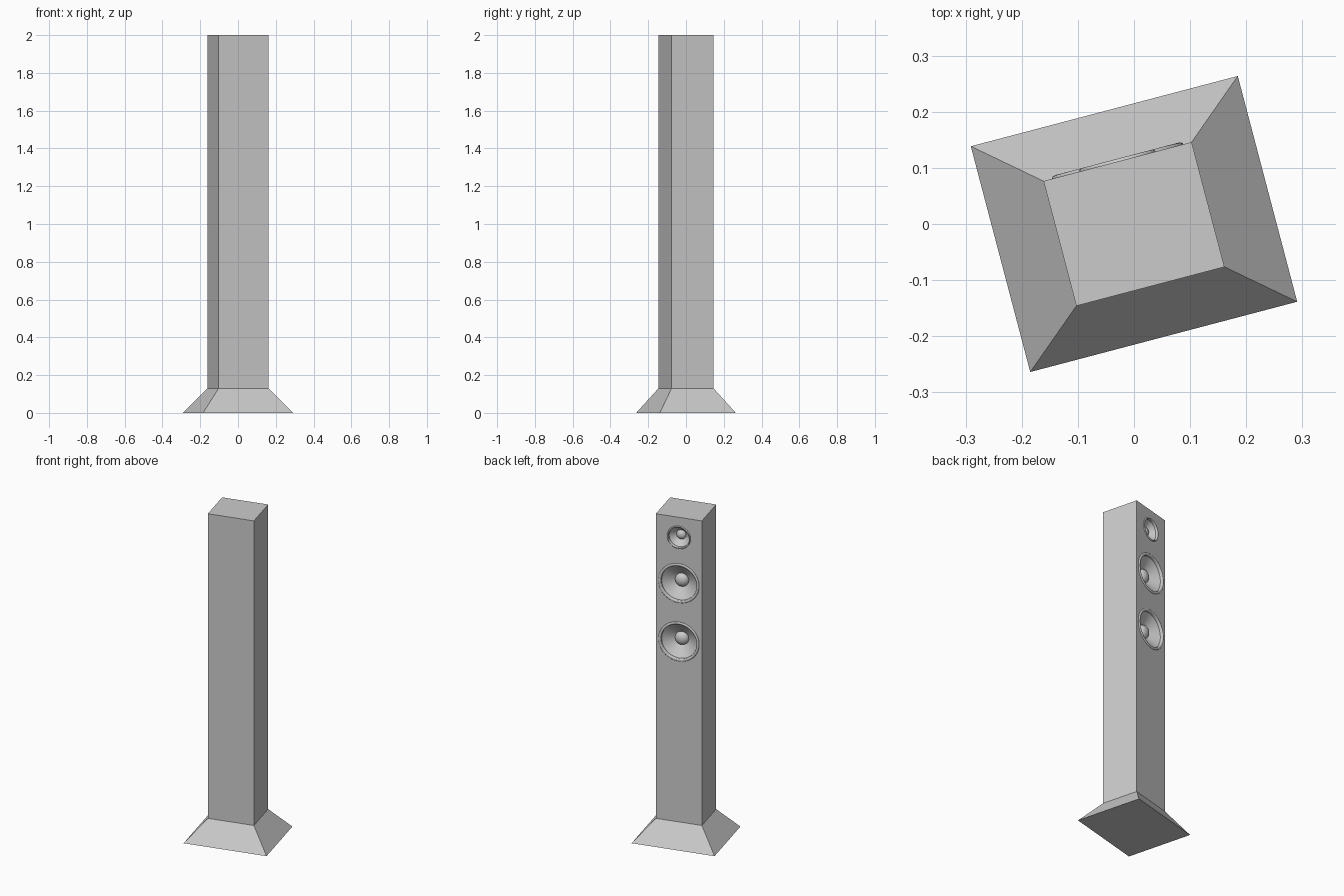
import bpy, bmesh, math
from mathutils import Matrix

if "Cube" in bpy.data.objects:
    bpy.data.objects.remove(bpy.data.objects["Cube"])

TURN = Matrix.Rotation(math.radians(14.75), 4, 'Z')   # whole speaker is turned on its base
W, D = 0.273, 0.230                                   # cabinet width and depth
BASE_H, TOP = 0.13, 2.0


def finish(name, bm, matrix):
    bmesh.ops.recalc_face_normals(bm, faces=bm.faces[:])
    me = bpy.data.meshes.new(name)
    bm.to_mesh(me)
    bm.free()
    ob = bpy.data.objects.new(name, me)
    bpy.context.collection.objects.link(ob)
    ob.matrix_world = matrix
    return ob


def tapered_box(name, bottom, top, z0, z1):
    bm = bmesh.new()
    bmesh.ops.create_cube(bm, size=1)
    for v in bm.verts:
        w, d = top if v.co.z > 0 else bottom
        v.co = (math.copysign(w / 2, v.co.x), math.copysign(d / 2, v.co.y),
                z1 if v.co.z > 0 else z0)
    return finish(name, bm, TURN)


def on_baffle(z):
    # local +Z becomes the outward direction of the baffle
    return TURN @ Matrix.Translation((0, D / 2, z)) @ Matrix.Rotation(-math.pi / 2, 4, 'X')


def lathe(name, profile, matrix, steps=64):
    bm = bmesh.new()
    verts = [bm.verts.new((r, 0, h)) for r, h in profile]
    edges = [bm.edges.new(p) for p in zip(verts, verts[1:])]
    bmesh.ops.spin(bm, geom=verts + edges, cent=(0, 0, 0), axis=(0, 0, 1),
                   angle=2 * math.pi, steps=steps, use_duplicate=False)
    bmesh.ops.remove_doubles(bm, verts=bm.verts[:], dist=1e-5)
    ob = finish(name, bm, matrix)
    bpy.ops.object.select_all(action='DESELECT')
    ob.select_set(True)
    bpy.context.view_layer.objects.active = ob
    bpy.ops.object.shade_smooth_by_angle(angle=math.radians(35))
    return ob


def driver(name, z, radius, dome_r, depth):
    # opening in the cabinet
    bm = bmesh.new()
    bmesh.ops.create_cone(bm, cap_ends=True, segments=64, radius1=radius - 0.003,
                          radius2=radius - 0.003, depth=0.16)
    cutter = finish(name + "_cutter", bm, on_baffle(z))
    cutter.hide_render = True
    bpy.context.view_layer.update()
    mod = cabinet.modifiers.new(name + "_hole", 'BOOLEAN')
    mod.operation, mod.solver, mod.object = 'DIFFERENCE', 'EXACT', cutter
    bpy.context.view_layer.objects.active = cabinet
    bpy.ops.object.modifier_apply(modifier=mod.name)
    bpy.data.objects.remove(cutter)

    # rolled surround and recessed cone
    s = radius * 0.13
    profile = [(radius, -0.003)]
    for i in range(9):
        a = math.pi * i / 8
        profile.append((radius - s / 2 + s / 2 * math.cos(a), 0.005 * math.sin(a)))
    profile += [(radius - s, -0.010), (dome_r, -depth)]

    # dust cap dome
    for i in range(1, 9):
        a = math.pi / 2 * i / 8
        profile.append((dome_r * math.cos(a), -depth + dome_r * 0.7 * math.sin(a)))
    lathe(name, profile, on_baffle(z))


# flared foot and tall cabinet
tapered_box("base", (0.492, 0.416), (W, D), 0, BASE_H)
cabinet = tapered_box("cabinet", (W, D), (W, D), BASE_H, TOP)

# drivers down the baffle
for name, z, radius, dome_r, depth in [("tweeter", 1.877, 0.070, 0.028, 0.042),
                                       ("upper_woofer", 1.595, 0.121, 0.040, 0.052),
                                       ("lower_woofer", 1.237, 0.121, 0.040, 0.052)]:
    driver(name, z, radius, dome_r, depth)
